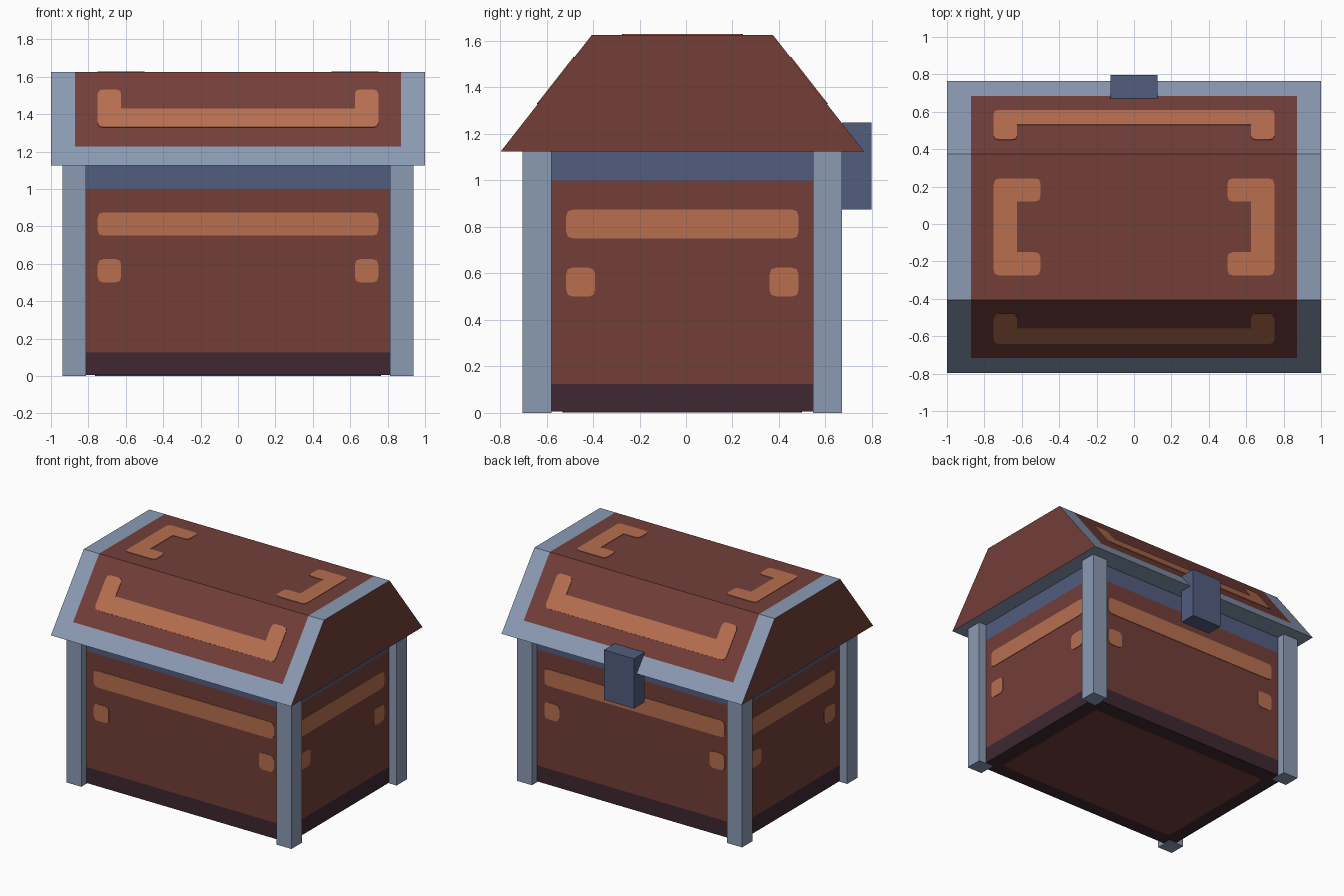
import bpy, bmesh, math
from mathutils import Vector

if "Cube" in bpy.data.objects:
    bpy.data.objects.remove(bpy.data.objects["Cube"])

YC = -0.0156          # chest centre line; the latch sticks out behind it
HX, HY = 0.875, 0.625  # half size of the body


def material(name, rgb):
    m = bpy.data.materials.new(name)
    lin = [(c / 255 / 12.92) if c < 10 else ((c / 255 + 0.055) / 1.055) ** 2.4 for c in rgb]
    m.diffuse_color = (*lin, 1)
    m.use_nodes = True
    m.node_tree.nodes["Principled BSDF"].inputs["Base Color"].default_value = m.diffuse_color
    return m


BROWN = material("brown wood", (115, 62, 57))
COPPER = material("copper trim", (184, 111, 80))
STEEL = material("light steel", (139, 155, 180))
BLUE = material("blue steel", (82, 93, 126))
PLUM = material("dark plum", (62, 39, 49))


def finish(name, bm, mats):
    bmesh.ops.recalc_face_normals(bm, faces=bm.faces[:])
    me = bpy.data.meshes.new(name)
    bm.to_mesh(me)
    bm.free()
    for m in mats:
        me.materials.append(m)
    ob = bpy.data.objects.new(name, me)
    bpy.context.collection.objects.link(ob)
    return ob


def box_bm(lo, hi):
    bm = bmesh.new()
    bmesh.ops.create_cube(bm, size=1)
    lo, hi = Vector(lo), Vector(hi)
    for v in bm.verts:
        v.co = (lo + hi) / 2 + v.co * (hi - lo)
    return bm


def cut(bm, co, no):
    bmesh.ops.bisect_plane(bm, geom=bm.verts[:] + bm.edges[:] + bm.faces[:],
                           plane_co=co, plane_no=no)


def rounded(pts, r=0.03):
    """Round the convex corners of an anticlockwise outline."""
    out = []
    for i, p in enumerate(pts):
        p = Vector(p)
        a, b = Vector(pts[i - 1]) - p, Vector(pts[(i + 1) % len(pts)]) - p
        if b.x * a.y - b.y * a.x > 0:
            a, b = p + a.normalized() * r, p + b.normalized() * r
            out += [a, (a + b) / 4 + p / 2, b]
        else:
            out.append(p)
    return out


def rect(x0, y0, x1, y1):
    return [(x0, y0), (x1, y0), (x1, y1), (x0, y1)]


def plate(name, pts, origin, u, v, mat, thick=0.004):
    """Thin plate lying on the plane through origin spanned by u and v."""
    u, v, o = Vector(u).normalized(), Vector(v).normalized(), Vector(origin)
    bm = bmesh.new()
    f = bm.faces.new([bm.verts.new(o + u * p.x + v * p.y) for p in rounded(pts)])
    new = bmesh.ops.extrude_face_region(bm, geom=[f])["geom"]
    bmesh.ops.translate(bm, vec=u.cross(v) * thick,
                        verts=[g for g in new if isinstance(g, bmesh.types.BMVert)])
    return finish(name, bm, [mat])


# Body: plum base, brown walls, blue band under the lid
bm = box_bm((-HX, YC - HY, 0.005), (HX, YC + HY, 1.125))
for z in (0.125, 1.0):
    cut(bm, (0, 0, z), (0, 0, 1))
for f in bm.faces:
    z = f.calc_center_median().z
    f.material_index = 1 if z < 0.125 else 2 if z > 1.0 else 0
finish("body", bm, [BROWN, PLUM, BLUE])
plate("bottom_panel", rect(-HX + 0.11, -HY + 0.11, HX - 0.11, HY - 0.11),
      (0, YC, 0.005), (-1, 0, 0), (0, 1, 0), BROWN)

# Corner posts
for sx, nx in ((-1, "left"), (1, "right")):
    for sy, ny in ((-1, "front"), (1, "back")):
        x, y = sx * HX, YC + sy * HY
        finish(f"{ny}_{nx}_post", box_bm((x - 0.0625, y - 0.0625, 0),
                                         (x + 0.0625, y + 0.0625, 1.125)), [STEEL])

# Copper bar and two studs on each wall
for k, side in enumerate(("front", "right", "back", "left")):
    a = k * math.pi / 2
    u = Vector((math.cos(a), math.sin(a), 0))
    n = Vector((math.sin(a), -math.cos(a), 0))
    o = Vector((0, YC, 0)) + n * (HX if k % 2 else HY)
    w = 0.5 if k % 2 else 0.75
    plate(f"{side}_bar", rect(-w, 0.75, w, 0.875), o, u, (0, 0, 1), COPPER)
    for i, x in enumerate((-w, w - 0.125)):
        plate(f"{side}_stud_{i + 1}", rect(x, 0.5, x + 0.125, 0.625), o, u, (0, 0, 1), COPPER)

# Lid: trapezoid prism, steel frame with brown panels and brown ends
D0, D1, Z0, Z1 = 0.781, 0.39, 1.125, 1.625
bm = bmesh.new()
f = bm.faces.new([bm.verts.new((-1, YC + y, z)) for y, z in
                  ((-D0, Z0), (D0, Z0), (D1, Z1), (-D1, Z1))])
new = bmesh.ops.extrude_face_region(bm, geom=[f])["geom"]
bmesh.ops.translate(bm, vec=(2, 0, 0), verts=[g for g in new if isinstance(g, bmesh.types.BMVert)])
for x in (-0.872, 0.872):
    cut(bm, (x, 0, 0), (1, 0, 0))
cut(bm, (0, 0, 1.228), (0, 0, 1))
bmesh.ops.recalc_face_normals(bm, faces=bm.faces[:])
for f in bm.faces:
    c = f.calc_center_median()
    panel = abs(c.x) < 0.8 and c.z > 1.228
    f.material_index = 0 if panel or abs(f.normal.x) > 0.9 else 1
finish("lid", bm, [BROWN, STEEL])

# Copper brackets on the lid slopes
L = math.hypot(D0 - D1, Z1 - Z0)
b0, b1, b2 = 0.405 * L, 0.605 * L, 0.81 * L
bracket = [(-0.75, b0), (0.75, b0), (0.75, b2), (0.625, b2), (0.625, b1),
           (-0.625, b1), (-0.625, b2), (-0.75, b2)]
for s, side in ((-1, "front"), (1, "back")):
    plate(f"lid_{side}_bracket", bracket, (0, YC + s * D0, Z0), (-s, 0, 0),
          (0, -s * (D0 - D1), Z1 - Z0), COPPER)

# Copper brackets on the lid top
clasp = [(-0.26, 0.5), (-0.135, 0.5), (-0.135, 0.625), (0.135, 0.625),
         (0.135, 0.5), (0.26, 0.5), (0.26, 0.75), (-0.26, 0.75)]
for s, side in ((-1, "left"), (1, "right")):
    plate(f"lid_top_{side}_bracket", clasp, (0, YC, Z1), (0, -s, 0), (s, 0, 0), COPPER)

# Latch on the back
finish("latch", box_bm((-0.125, 0.67, 0.875), (0.125, 0.797, 1.25)), [BLUE])
